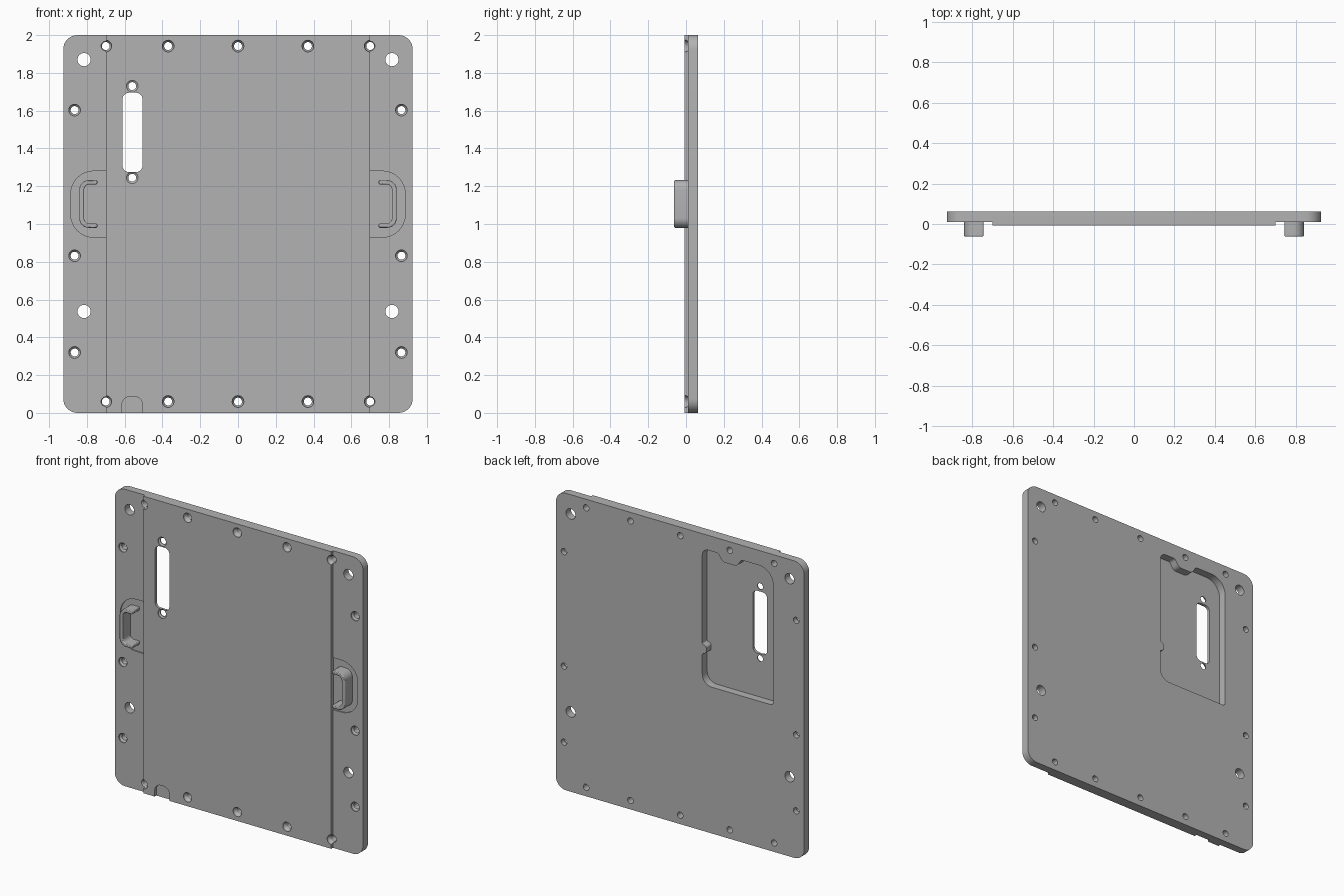
import bpy, bmesh, math
from mathutils import Vector

if "Cube" in bpy.data.objects:
    bpy.data.objects.remove(bpy.data.objects["Cube"])

BACK, SIDE, FRONT = 0.063, 0.01, -0.008   # depth levels along y
GRIP = -0.063

grey = bpy.data.materials.new("machined_grey")
grey.use_nodes = True
grey.diffuse_color = (0.45, 0.45, 0.45, 1)
grey.node_tree.nodes["Principled BSDF"].inputs["Base Color"].default_value = (0.45, 0.45, 0.45, 1)


def finish(name, bm):
    bmesh.ops.recalc_face_normals(bm, faces=bm.faces)
    mesh = bpy.data.meshes.new(name)
    bm.to_mesh(mesh)
    bm.free()
    mesh.materials.append(grey)
    ob = bpy.data.objects.new(name, mesh)
    bpy.context.collection.objects.link(ob)
    return ob


def fillet(corners, steps=8):
    """Turn (x, z, radius) corners into a rounded outline."""
    out = []
    for i, (x, z, r) in enumerate(corners):
        p = Vector((x, z))
        if r == 0:
            out.append(p)
            continue
        a = (Vector(corners[i - 1][:2]) - p).normalized()
        b = (Vector(corners[(i + 1) % len(corners)][:2]) - p).normalized()
        half = a.angle(b) / 2
        centre = p + (a + b).normalized() * r / math.sin(half)
        s = p + a * r / math.tan(half) - centre
        e = p + b * r / math.tan(half) - centre
        turn = s.angle(e)
        for k in range(steps + 1):
            t = k / steps
            out.append(centre + (s * math.sin((1 - t) * turn) + e * math.sin(t * turn)) / math.sin(turn))
    return out


def prism(name, corners, y0, y1):
    bm = bmesh.new()
    face = bm.faces.new([bm.verts.new((p.x, y0, p.y)) for p in fillet(corners)])
    ext = bmesh.ops.extrude_face_region(bm, geom=[face])["geom"]
    verts = [g for g in ext if isinstance(g, bmesh.types.BMVert)]
    bmesh.ops.translate(bm, verts=verts, vec=(0, y1 - y0, 0))
    return finish(name, bm)


def box(x0, x1, z0, z1, r):
    return [(x0, z0, r), (x1, z0, r), (x1, z1, r), (x0, z1, r)]


def turned(name, x, z, profile, sides=24):
    """Solid of rings (radius, y) about an axis along y."""
    bm = bmesh.new()
    rings = []
    for r, y in profile:
        rings.append([bm.verts.new((x + r * math.cos(k * math.tau / sides), y,
                                    z + r * math.sin(k * math.tau / sides))) for k in range(sides)])
    for a, b in zip(rings, rings[1:]):
        for k in range(sides):
            j = (k + 1) % sides
            bm.faces.new((a[k], a[j], b[j], b[k]))
    bm.faces.new(rings[0])
    bm.faces.new(rings[-1])
    return finish(name, bm)


def combine(target, tool, operation="DIFFERENCE"):
    mod = target.modifiers.new("combine", "BOOLEAN")
    mod.operation, mod.solver, mod.object = operation, "EXACT", tool
    bpy.context.view_layer.objects.active = target
    bpy.ops.object.modifier_apply(modifier=mod.name)
    bpy.data.objects.remove(tool)


def screw_hole(x, z, face, depth):
    combine(plate, turned("screw_cutter", x, z, [
        (0.031, face - 0.05), (0.031, face + depth * 0.4),
        (0.021, face + depth), (0.021, BACK + 0.05)]))


# Plate with raised middle panel
plate = prism("cover_plate", box(-0.925, 0.925, 0, 2, 0.075), SIDE, BACK)
combine(plate, prism("raised_panel", box(-0.7, 0.7, 0, 2, 0), FRONT, SIDE + 0.02), "UNION")

# Pocket in the back, with lands around a screw and on the inner wall
combine(plate, prism("pocket_cutter", [
    (-0.165, 0.985, 0.07), (-0.165, 1.19, 0.01), (-0.195, 1.205, 0.015),
    (-0.195, 1.245, 0.015), (-0.165, 1.26, 0.01), (-0.165, 1.9, 0.045),
    (-0.285, 1.9, 0.025), (-0.315, 1.85, 0.04), (-0.425, 1.85, 0.04),
    (-0.455, 1.9, 0.025), (-0.695, 1.9, 0.11), (-0.695, 0.985, 0.02)],
    SIDE, BACK + 0.05))

# Connector opening and its two screw holes
combine(plate, prism("slot_cutter", box(-0.612, -0.505, 1.275, 1.695, 0.035), -0.1, 0.1))
for z in (1.245, 1.73):
    screw_hole(-0.56, z, FRONT, 0.012)

# Notch at the bottom edge of the panel
combine(plate, prism("notch_cutter", [
    (-0.615, -0.1, 0), (-0.505, -0.1, 0), (-0.505, 0.087, 0.045), (-0.615, 0.087, 0.045)],
    -0.1, SIDE))

# Screw holes along top and bottom
for z in (0.06, 1.942):
    for x in (-0.7, -0.37, 0, 0.37, 0.7):
        screw_hole(x, z, FRONT, 0.025)

# Side screws, mounting holes and handle recesses
for s in (-1, 1):
    for z in (0.32, 0.832, 1.603):
        screw_hole(s * 0.865, z, SIDE, 0.018)
    for z in (0.537, 1.87):
        combine(plate, turned("mount_cutter", s * 0.815, z, [(0.035, -0.1), (0.035, 0.1)]))
    combine(plate, prism("recess_cutter", [
        (s * 0.7, 0.93, 0), (s * 0.885, 0.93, 0.12), (s * 0.885, 1.28, 0.12), (s * 0.7, 1.28, 0)],
        -0.1, SIDE + 0.008))

# C-shaped handles, open towards the middle
handles = []
for s, name in ((1, "left_handle"), (-1, "right_handle")):
    handle = prism(name, [(s * x, z, r) for x, z, r in (
        (0.745, 0.98, 0), (0.84, 0.98, 0.05), (0.84, 1.232, 0.05), (0.745, 1.232, 0),
        (0.745, 1.21, 0), (0.815, 1.21, 0.03), (0.815, 1.002, 0.03), (0.745, 1.002, 0))],
        GRIP, SIDE + 0.02)
    bevel = handle.modifiers.new("soft_edges", "BEVEL")
    bevel.width, bevel.segments, bevel.limit_method = 0.005, 2, "ANGLE"
    bevel.angle_limit = math.radians(50)
    handles.append(handle)

# Smooth the round walls, keep edges sharp
bpy.ops.object.select_all(action="DESELECT")
for ob in [plate] + handles:
    ob.select_set(True)
bpy.context.view_layer.objects.active = plate
bpy.ops.object.shade_smooth_by_angle(angle=math.radians(30))
